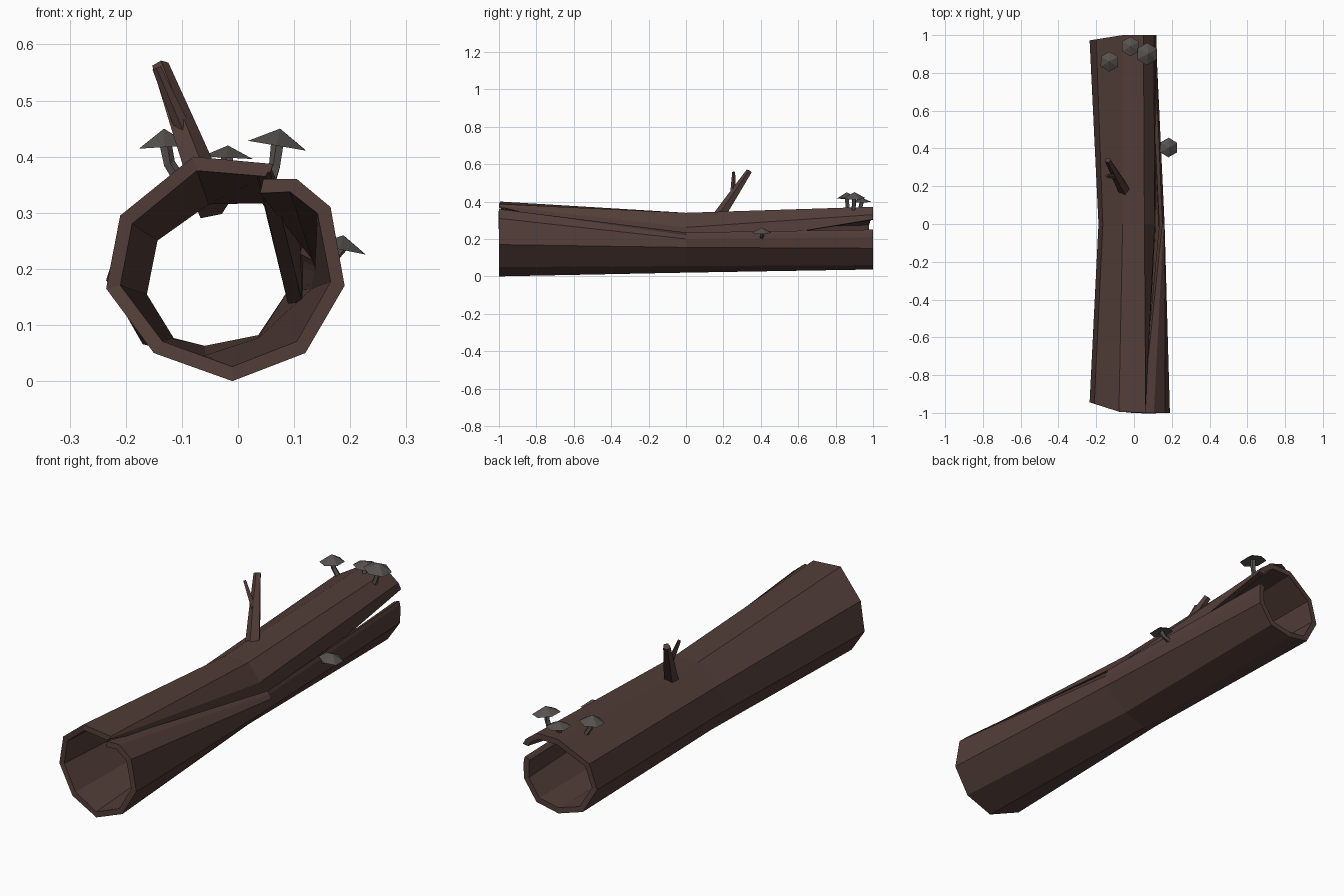
import bpy, bmesh, math
from mathutils import Vector

if "Cube" in bpy.data.objects:
    bpy.data.objects.remove(bpy.data.objects["Cube"])


def material(name, rgb):
    m = bpy.data.materials.new(name)
    m.diffuse_color = (*rgb, 1)
    m.use_nodes = True
    m.node_tree.nodes["Principled BSDF"].inputs["Base Color"].default_value = m.diffuse_color
    return m


bark = material("bark", (0.085, 0.047, 0.040))
fungus = material("fungus", (0.095, 0.083, 0.077))


def make(name, verts, faces, mat, fix=True):
    me = bpy.data.meshes.new(name)
    me.from_pydata(verts, [], faces)
    if fix:
        bm = bmesh.new()
        bm.from_mesh(me)
        bmesh.ops.recalc_face_normals(bm, faces=bm.faces)
        bm.to_mesh(me)
        bm.free()
    me.materials.append(mat)
    ob = bpy.data.objects.new(name, me)
    bpy.context.collection.objects.link(ob)
    return ob


# hollow log: open, overlapping C-shaped sections (x, z) at front, middle, back
front = [(.058, .372), (.060, .378), (.062, .387), (-.08, .40), (-.21, .295), (-.235, .165),
         (-.15, .05), (-.01, 0), (.12, .05), (.19, .17), (.165, .31), (.105, .36), (.045, .36)]
middle = [(.115, .14), (.11, .262), (.055, .34), (-.06, .34), (-.165, .265), (-.188, .15),
          (-.13, .055), (-.06, .02), (.05, .055), (.155, .155), (.162, .20), (.157, .22), (.15, .235)]
back = [(.118, .305), (.105, .33), (.05, .372), (-.06, .372), (-.20, .29), (-.235, .18),
        (-.17, .066), (-.06, .037), (.05, .06), (.112, .15), (.115, .21), (.113, .235), (.108, .25)]
n = len(front)
verts = []
for sec, y, slant in ((front, -1, .2), (middle, 0, 0), (back, 1, .1)):
    # ends are cut slightly askew on the left
    verts += [(x, y - math.copysign(max(0, -x - .06) * slant * 1.6, y), z) for x, z in sec]
# the same face order gives outward normals so the wall grows inward
faces = [(r * n + i, (r + 1) * n + i, (r + 1) * n + i + 1, r * n + i + 1)
         for r in range(2) for i in range(n - 1)]
log = make("hollow_log", verts, faces, bark, fix=False)
wall = log.modifiers.new("wall", 'SOLIDIFY')
wall.thickness = .026
wall.offset = -1


def limb(name, points, radii, sides, mat):
    """Tapered low-poly tube through the points."""
    pts = [Vector(p) for p in points]
    vs, fs = [], []
    for k, p in enumerate(pts):
        d = pts[min(k + 1, len(pts) - 1)] - pts[max(k - 1, 0)]
        q = d.to_track_quat('Z', 'Y')
        for i in range(sides):
            a = math.tau * i / sides
            vs.append(p + q @ Vector((math.cos(a), math.sin(a), 0)) * radii[k])
    for k in range(len(pts) - 1):
        for i in range(sides):
            j = (i + 1) % sides
            fs.append((k * sides + i, k * sides + j, (k + 1) * sides + j, (k + 1) * sides + i))
    fs += [tuple(range(sides)), tuple(range(len(vs) - sides, len(vs)))]
    return make(name, vs, fs, mat)


# broken branch and its twig
limb("branch", [(-.045, .17, .31), (-.09, .25, .43), (-.139, .338, .562)], [.034, .026, .016], 5, bark)
limb("twig", [(-.085, .25, .42), (-.145, .255, .558)], [.016, .008], 4, bark)


def mushroom(name, apex, r, h, base, tilt=(0, 0), turn=0):
    """Six-sided cap with a shallow hollow underside, on a bent stem."""
    top = Vector(apex)
    axis = Vector((tilt[0], tilt[1], 1)).normalized()
    q = Vector((0, 0, 1)).rotation_difference(axis)
    vs = [top]
    for i in range(6):
        a = math.tau * i / 6 + turn
        vs.append(top + q @ Vector((r * math.cos(a), r * math.sin(a), -h)))
    under = top - axis * h * .8
    vs.append(under)
    fs = []
    for i in range(6):
        a, b = i + 1, (i + 1) % 6 + 1
        fs += [(0, a, b), (7, b, a)]
    make(name + "_cap", vs, fs, fungus)
    foot = Vector(base)
    bend = foot.lerp(under, .5) + Vector(((under.x - foot.x) * .2, 0, -.004))
    limb(name + "_stem", [foot, bend, under], [.012, .011, .012], 5, fungus)


# mushrooms on the back end and the right flank
mushroom("left_mushroom", (-.132, .86, .45), .053, .033, (-.105, .865, .36), (-.06, 0), .5)
mushroom("right_mushroom", (.075, .90, .45), .06, .031, (.055, .895, .35), (.17, 0), .5)
mushroom("middle_mushroom", (-.018, .94, .42), .052, .022, (-.018, .93, .36), (.05, 0), .5)
mushroom("side_mushroom", (.188, .405, .26), .052, .026, (.135, .405, .21), (.2, 0), .5)
